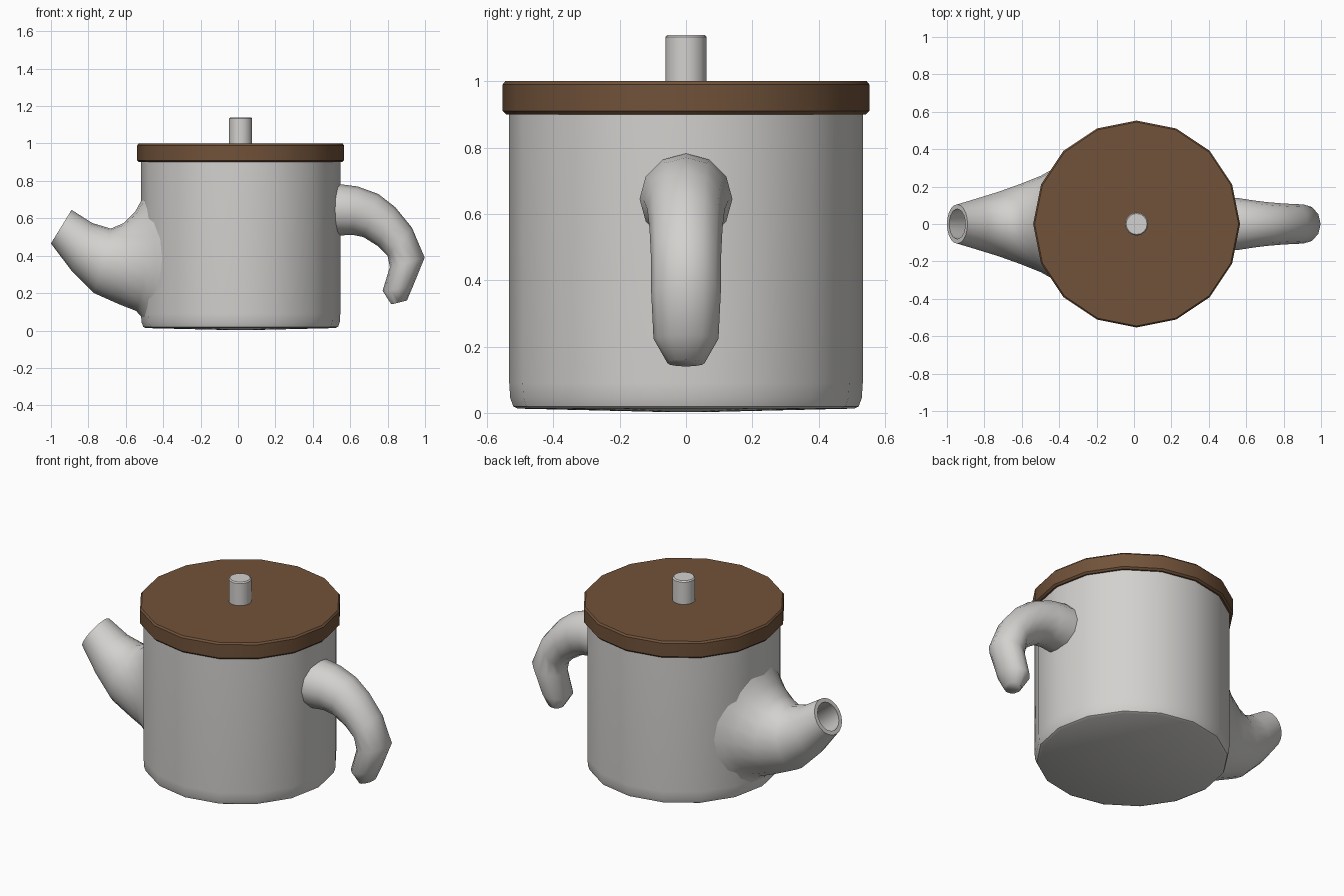
import bpy, bmesh, math
from mathutils import Vector

if "Cube" in bpy.data.objects:
    bpy.data.objects.remove(bpy.data.objects["Cube"])


def material(name, rgb):
    m = bpy.data.materials.new(name)
    m.diffuse_color = (*rgb, 1)
    m.use_nodes = True
    m.node_tree.nodes["Principled BSDF"].inputs["Base Color"].default_value = m.diffuse_color
    return m


GREY = material("light grey ceramic", (0.65, 0.64, 0.62))
BROWN = material("brown wood", (0.165, 0.085, 0.042))
CX = 0.014


def skin(name, rings, mat, angle, cap_start=True, cap_end=True):
    """Bridge equal rings of points into a skin, with optional end caps."""
    bm = bmesh.new()
    loops = [[bm.verts.new(p) for p in r] for r in rings]
    n = len(loops[0])
    for a, b in zip(loops, loops[1:]):
        for i in range(n):
            j = (i + 1) % n
            bm.faces.new((a[i], a[j], b[j], b[i]))
    if cap_start:
        bm.faces.new(loops[0][::-1])
    if cap_end:
        bm.faces.new(loops[-1])
    bmesh.ops.recalc_face_normals(bm, faces=bm.faces)
    me = bpy.data.meshes.new(name)
    bm.to_mesh(me)
    bm.free()
    me.materials.append(mat)
    ob = bpy.data.objects.new(name, me)
    bpy.context.collection.objects.link(ob)
    bpy.ops.object.select_all(action='DESELECT')
    ob.select_set(True)
    bpy.context.view_layer.objects.active = ob
    bpy.ops.object.shade_smooth_by_angle(angle=math.radians(angle))
    return ob


def turned(name, profile, mat, sides, angle):
    rings = [[(CX + r * math.cos(math.tau * i / sides),
               r * math.sin(math.tau * i / sides), z) for i in range(sides)]
             for r, z in profile]
    return skin(name, rings, mat, angle)


def tube_ring(upper, lower, ry, sides, bend=0.0):
    """Oval ring between two outline points in the xz plane, ry wide in y."""
    u, l = Vector((upper[0], 0, upper[1])), Vector((lower[0], 0, lower[1]))
    c, h = (u + l) / 2, (u - l) / 2
    ring = []
    for i in range(sides):
        a = math.tau * i / sides
        s = math.sin(a)
        ring.append(c + h * math.cos(a) + Vector((bend * s * s, ry * s, 0)))
    return ring


# pot body, with a softly rounded foot and a faintly bulging base
turned("pot_body", [(0.04, 0.002), (0.507, 0.013), (0.521, 0.02),
                    (0.53, 0.045), (0.533, 0.09), (0.533, 0.91)], GREY, 16, 40)

# lid and its knob
turned("lid", [(0.543, 0.9), (0.553, 0.91), (0.553, 0.99), (0.545, 1.0)],
       BROWN, 16, 30)
turned("lid_knob", [(0.062, 0.99), (0.062, 1.133), (0.056, 1.14)], GREY, 16, 40)

# hooked handle: upper outline, lower outline, half width
handle = [((0.45, 0.78), (0.45, 0.51), 0.14),
          ((0.55, 0.782), (0.55, 0.508), 0.14),
          ((0.64, 0.77), (0.61, 0.512), 0.128),
          ((0.75, 0.73), (0.67, 0.50), 0.117),
          ((0.84, 0.66), (0.75, 0.45), 0.11),
          ((0.93, 0.55), (0.80, 0.40), 0.106),
          ((0.998, 0.39), (0.812, 0.34), 0.105),
          ((0.935, 0.235), (0.773, 0.212), 0.098),
          ((0.903, 0.16), (0.82, 0.14), 0.056)]
skin("handle", [tube_ring(u, l, w, 12) for u, l, w in handle], GREY, 60)

# flared spout: upper outline, lower outline, half width, wrap round the body
spout = [((-0.495, 0.74), (-0.495, 0.035), 0.32, 0.10),
         ((-0.520, 0.69), (-0.518, 0.075), 0.29, 0.078),
         ((-0.55, 0.635), (-0.545, 0.105), 0.258, 0.05),
         ((-0.61, 0.575), (-0.63, 0.138), 0.215, 0.015),
         ((-0.68, 0.545), (-0.77, 0.20), 0.172, 0),
         ((-0.78, 0.575), (-0.89, 0.32), 0.138, 0),
         ((-0.89, 0.645), (-1.0, 0.465), 0.105, 0),
         # rim and hollow bore
         ((-0.902, 0.625), (-0.988, 0.485), 0.08, 0),
         ((-0.79, 0.545), (-0.87, 0.37), 0.10, 0),
         ((-0.69, 0.50), (-0.75, 0.25), 0.13, 0)]
skin("spout", [tube_ring(u, l, w, 20, b) for u, l, w, b in spout], GREY, 50,
     cap_start=False)
